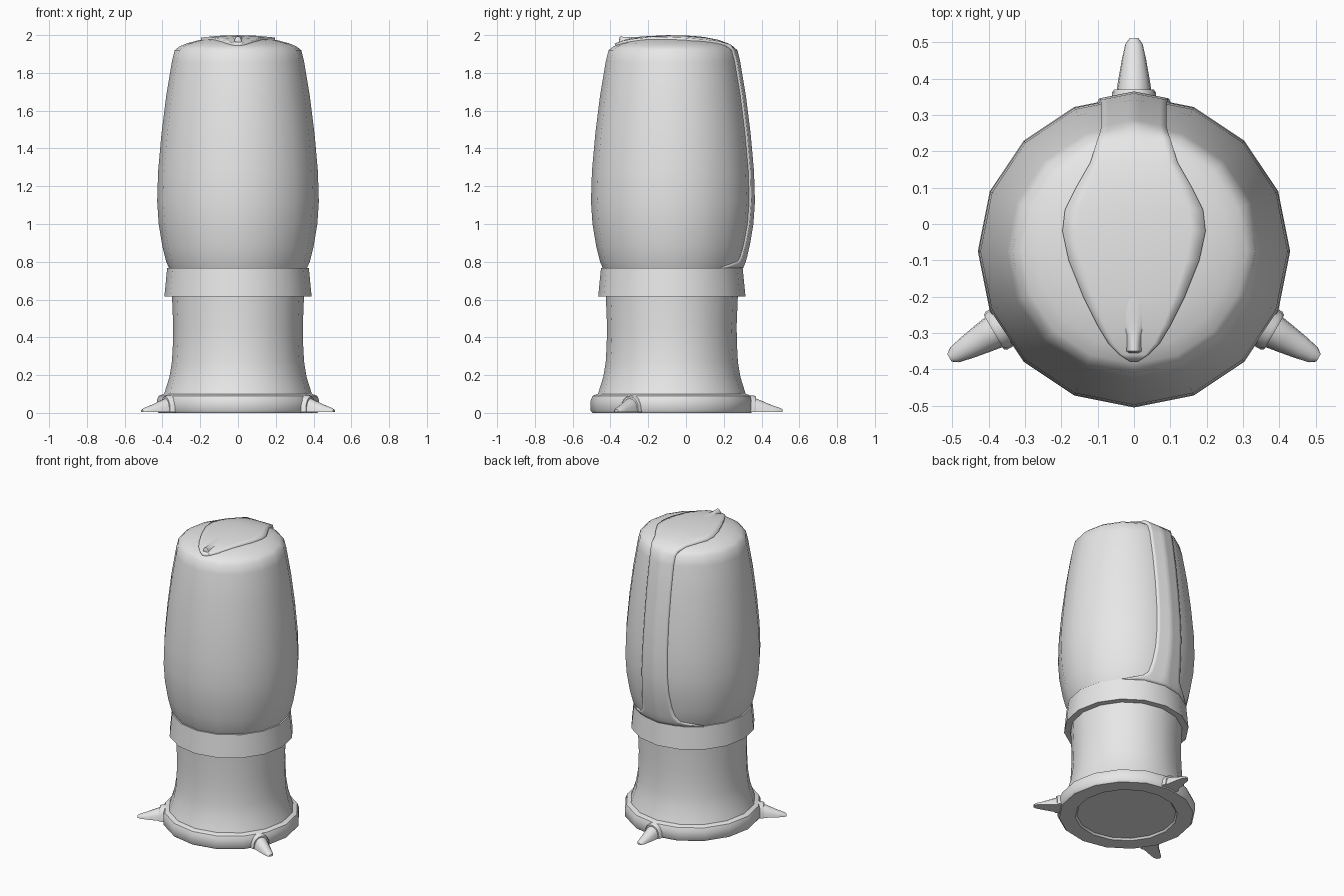
import bpy, bmesh, math
from mathutils import Vector

if bpy.data.objects.get("Cube"):
    bpy.data.objects.remove(bpy.data.objects["Cube"], do_unlink=True)

SIDES = 16
CY = -0.075          # axis of the round body
RAISE = 0.012        # how far the trim stands off the shell

grey = bpy.data.materials.new("light_grey")
grey.use_nodes = True
grey.diffuse_color = (0.8, 0.8, 0.8, 1)
grey.node_tree.nodes["Principled BSDF"].inputs["Base Color"].default_value = (0.8, 0.8, 0.8, 1)


def finish(name, bm, angle=40):
    mesh = bpy.data.meshes.new(name)
    bm.to_mesh(mesh)
    bm.free()
    mesh.materials.append(grey)
    ob = bpy.data.objects.new(name, mesh)
    bpy.context.collection.objects.link(ob)
    bpy.ops.object.select_all(action="DESELECT")
    ob.select_set(True)
    bpy.context.view_layer.objects.active = ob
    bpy.ops.object.shade_smooth_by_angle(angle=math.radians(angle))
    return ob


def skin(bm, rows, closed=False):
    """Bridge rows of points with quads."""
    grid = [[bm.verts.new(p) for p in row] for row in rows]
    for a, b in zip(grid, grid[1:]):
        for j in range(len(a) if closed else len(a) - 1):
            k = (j + 1) % len(a)
            bm.faces.new((a[j], b[j], b[k], a[k]))
    return grid


def lathe(name, profile, angle=40):
    """Turn (radius, z) pairs around the body axis, with a corner at the back."""
    bm = bmesh.new()
    turn = [math.tau * k / SIDES for k in range(SIDES)]
    grid = skin(bm, [[(r * math.sin(t), CY + r * math.cos(t), z) for t in turn]
                     for r, z in profile], True)
    for ring in (grid[0], grid[-1]):
        bm.faces.new(ring)
    bmesh.ops.recalc_face_normals(bm, faces=bm.faces)
    return finish(name, bm, angle)


def lerp(table, v):
    for (a, p), (b, q) in zip(table, table[1:]):
        if v <= b:
            return p + (q - p) * max(0, v - a) / (b - a)
    return table[-1][1]


# Foot ring with a recessed underside
lathe("base_ring", [(0.31, 0.012), (0.32, 0), (0.42, 0), (0.43, 0.012),
                    (0.43, 0.065), (0.42, 0.09), (0.395, 0.1)])
# Waisted neck
lathe("neck", [(0.395, 0.09), (0.385, 0.12), (0.363, 0.19), (0.35, 0.27),
               (0.345, 0.36), (0.343, 0.46), (0.35, 0.63)])
# Flared collar
lathe("collar", [(0.345, 0.615), (0.39, 0.615), (0.375, 0.768), (0.35, 0.768)])

# Barrel shell with a shallow domed top
side = [(0.365, 0.765), (0.38, 0.8), (0.4, 0.88), (0.42, 1.0), (0.428, 1.12),
        (0.423, 1.28), (0.405, 1.48), (0.38, 1.68), (0.35, 1.86), (0.335, 1.92)]
dome = [(0.01, 1.988), (0.1, 1.985), (0.2, 1.975), (0.27, 1.957), (0.31, 1.94)]
lathe("barrel", side + dome[::-1])


def shell_y(x, r):
    """Back surface of the many-sided shell at sideways offset x."""
    step = math.tau / SIDES
    ring = [(r * math.sin(k * step), r * math.cos(k * step)) for k in range(5)]
    return CY + lerp(ring, abs(x))


# Trim: spine up the back, widening to a teardrop over the top
radius_at = [(z, r) for r, z in side]
spine = [(0.766, 0.27), (0.782, 0.21), (0.798, 0.155), (0.83, 0.125), (0.9, 0.11),
         (1.0, 0.1), (1.12, 0.096), (1.28, 0.092), (1.48, 0.09), (1.68, 0.09),
         (1.86, 0.09), (1.92, 0.093)]
teardrop = [(0.235, 0.1), (0.17, 0.12), (0.1, 0.16), (0.04, 0.19), (-0.02, 0.197),
            (-0.1, 0.18), (-0.2, 0.14), (-0.28, 0.1), (-0.33, 0.07), (-0.36, 0.04),
            (-0.378, 0.012)]
across = [k / 5 - 1 for k in range(11)]


def top_z(x, y):
    return lerp(dome, math.hypot(x, y - CY))


rows = [[(w * s, shell_y(w * s, lerp(radius_at, z) + RAISE), z) for s in across]
        for z, w in spine]
rows += [[(w * s, y, top_z(w * s, y) + RAISE) for s in across] for y, w in teardrop]
bm = bmesh.new()
skin(bm, rows)
trim = finish("back_and_top_trim", bm)
solid = trim.modifiers.new("thickness", "SOLIDIFY")
solid.thickness = 0.03
solid.offset = -1

# Spout on top: a rounded teardrop that narrows to a lip at the front
spout = [(-0.163, 0.012, 1.985), (-0.175, 0.032, 1.994), (-0.21, 0.047, 1.994),
         (-0.25, 0.05, 1.991), (-0.28, 0.043, 1.989), (-0.305, 0.029, 1.989),
         (-0.33, 0.025, 1.991), (-0.35, 0.025, 1.992), (-0.355, 0.02, 1.975)]
rows = []
for y, w, z in spout:
    low = top_z(0, y) - 0.01
    rows.append([(w * s, y, low + (z - low) * (1 - abs(s) ** 3)) for s in across])
bm = bmesh.new()
grid = skin(bm, rows)
bm.faces.new(grid[-1])
finish("spout", bm, 50)

# Three pointed toes around the foot ring
toe = [(0.37, 0.052, 0.09), (0.43, 0.05, 0.083), (0.48, 0.042, 0.062),
       (0.53, 0.033, 0.041), (0.57, 0.024, 0.027), (0.587, 0.012, 0.018)]
arc = [math.pi * k / 8 for k in range(9)]
for label, heading in (("back", 90), ("front_right", 210), ("front_left", 330)):
    h = math.radians(heading)
    out = Vector((math.cos(h), math.sin(h), 0))
    wide = Vector((-out.y, out.x, 0))
    axis = Vector((0, CY, 0))

    def section(d, w, top):
        return [axis + out * d + wide * w * math.cos(a)
                + Vector((0, 0, 0.006 + (top - 0.006) * math.sin(a) ** 0.8)) for a in arc]

    for part, shape in (("toe", toe), ("toe_cuff", [(0.36, 0.06, 0.096), (0.437, 0.06, 0.092),
                                                   (0.446, 0.054, 0.086)])):
        bm = bmesh.new()
        grid = skin(bm, [section(*s) for s in shape], True)
        for ring in (grid[0], grid[-1]):
            bm.faces.new(ring)
        bmesh.ops.recalc_face_normals(bm, faces=bm.faces)
        finish(label + "_" + part, bm, 50)
